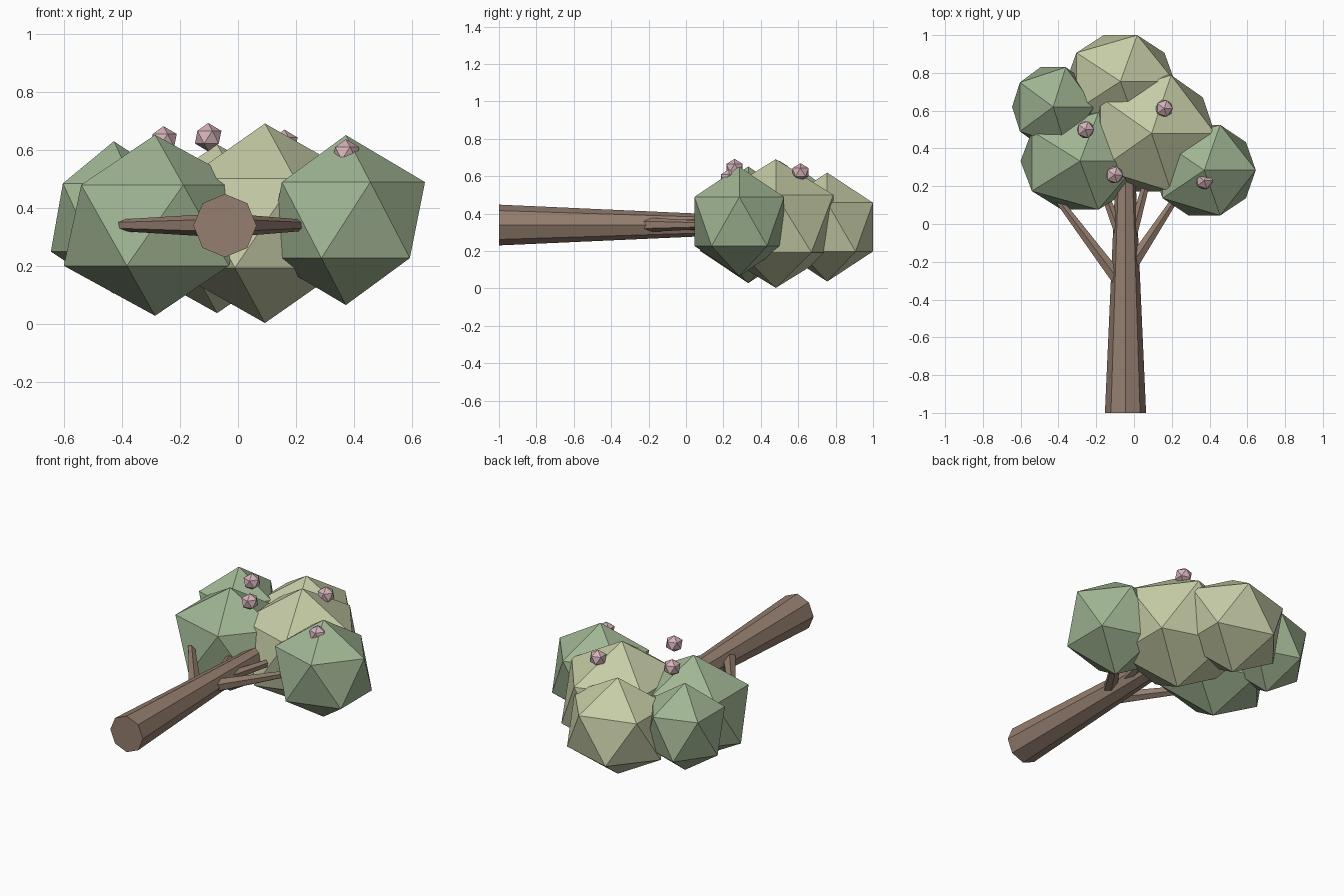
import bpy
from mathutils import Vector

if "Cube" in bpy.data.objects:
    bpy.data.objects.remove(bpy.data.objects["Cube"])


def material(name, rgb):
    m = bpy.data.materials.new(name)
    m.diffuse_color = (*rgb, 1)
    m.use_nodes = True
    m.node_tree.nodes["Principled BSDF"].inputs["Base Color"].default_value = m.diffuse_color
    return m


bark = material("bark", (0.30, 0.21, 0.16))
light_leaf = material("light_leaf", (0.56, 0.60, 0.38))
dark_leaf = material("dark_leaf", (0.35, 0.46, 0.29))
pink = material("pink", (0.66, 0.45, 0.48))


def limb(name, start, end, r1, r2, sides):
    """Tapered, faceted limb between two points."""
    a, b = Vector(start), Vector(end)
    bpy.ops.mesh.primitive_cone_add(vertices=sides, radius1=r1, radius2=r2,
                                    depth=(b - a).length, location=(a + b) / 2)
    ob = bpy.context.object
    ob.rotation_euler = (b - a).to_track_quat('Z', 'Y').to_euler()
    ob.name = name
    ob.data.materials.append(bark)


def blob(name, centre, size, mat):
    """Twenty-sided ball, stretched per axis."""
    bpy.ops.mesh.primitive_ico_sphere_add(subdivisions=1, radius=1, location=centre)
    ob = bpy.context.object
    ob.scale = size
    ob.name = name
    ob.data.materials.append(mat)


# Trunk, lying along y
limb("trunk", (-0.045, -1, 0.339), (-0.045, 0.36, 0.339), 0.109, 0.048, 8)

# Branches: start xy, end xy, start and end radius
branches = [
    ((-0.045, -0.345), (-0.41, 0.14), 0.042, 0.02),
    ((-0.045, -0.265), (0.22, 0.135), 0.042, 0.02),
    ((-0.045, -0.13), (-0.22, 0.33), 0.034, 0.016),
    ((-0.035, -0.15), (0.11, 0.38), 0.034, 0.016),
]
for i, (s, e, r1, r2) in enumerate(branches):
    limb(f"branch_{i + 1}", (*s, 0.34), (*e, 0.34), r1, r2, 6)

# Foliage clumps
clumps = [
    ((0.093, 0.48, 0.347), (0.375, 0.362, 0.344), light_leaf),
    ((-0.072, 0.755, 0.328), (0.322, 0.288, 0.291), light_leaf),
    ((-0.286, 0.333, 0.340), (0.352, 0.302, 0.312), dark_leaf),
    ((0.372, 0.285, 0.358), (0.305, 0.282, 0.293), dark_leaf),
    ((-0.428, 0.62, 0.367), (0.243, 0.247, 0.263), dark_leaf),
]
for i, (c, s, m) in enumerate(clumps):
    blob(f"foliage_{i + 1}", c, s, m)

# Blossoms on the upper side
blossoms = [(-0.257, 0.50, 0.633), (-0.103, 0.26, 0.644),
            (0.16, 0.612, 0.621), (0.372, 0.23, 0.588)]
for i, c in enumerate(blossoms):
    blob(f"blossom_{i + 1}", c, (0.051, 0.051, 0.049), pink)
